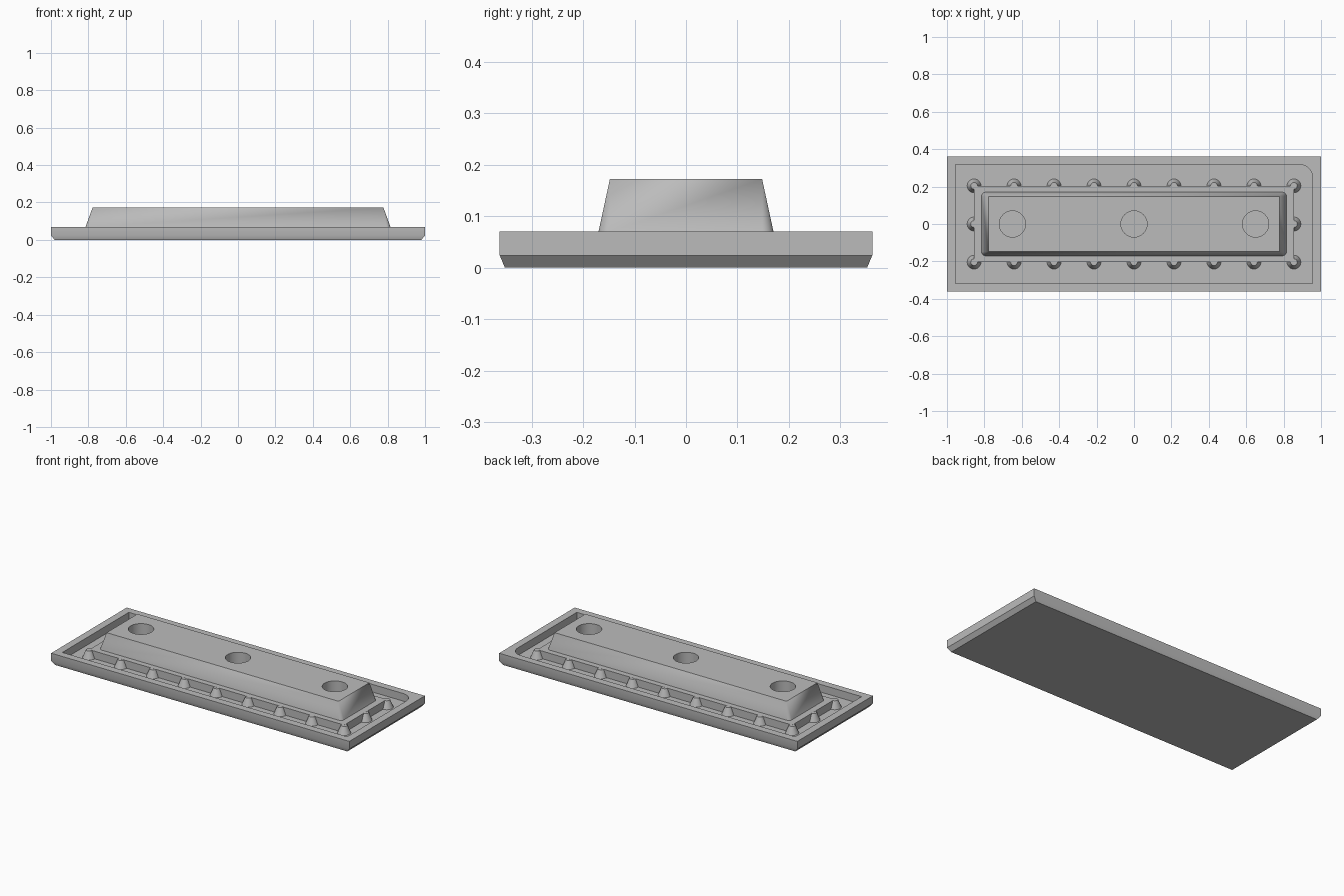
import bpy
import bmesh
from math import radians, sin, cos

old = bpy.data.objects.get("Cube")
if old:
    bpy.data.objects.remove(old)

grey = bpy.data.materials.new("mid grey")
grey.use_nodes = True
colour = (0.5, 0.5, 0.5, 1)
grey.diffuse_color = colour
grey.node_tree.nodes["Principled BSDF"].inputs["Base Color"].default_value = colour

FLOOR, RIM, TOP = 0.024, 0.07, 0.172
SIGNS = ((1, 1), (-1, 1), (-1, -1), (1, -1))


def rect(hx, hy, z, radii=None, steps=8):
    """Counter-clockwise rectangle; each corner has a radius or None for one sharp point."""
    loop = []
    for i, (sx, sy) in enumerate(SIGNS):
        r = radii[i] if radii else None
        if r is None:
            loop.append((sx * hx, sy * hy, z))
            continue
        for k in range(steps + 1):
            a = radians(90 * (i + k / steps))
            loop.append((sx * (hx - r) + r * cos(a), sy * (hy - r) + r * sin(a), z))
    return loop


def circle(x, y, r, z, n=32):
    return [(x + r * cos(radians(360 * k / n)), y + r * sin(radians(360 * k / n)), z)
            for k in range(n)]


def loft(name, loops):
    """Closed solid through matching loops, lowest first."""
    bm = bmesh.new()
    rings = [[bm.verts.new(p) for p in loop] for loop in loops]
    bm.faces.new(rings[0][::-1])
    bm.faces.new(rings[-1])
    for low, high in zip(rings, rings[1:]):
        for i in range(len(low)):
            j = (i + 1) % len(low)
            bm.faces.new((low[i], low[j], high[j], high[i]))
    bmesh.ops.remove_doubles(bm, verts=bm.verts, dist=1e-5)
    bmesh.ops.recalc_face_normals(bm, faces=bm.faces)
    mesh = bpy.data.meshes.new(name)
    bm.to_mesh(mesh)
    bm.free()
    mesh.materials.append(grey)
    ob = bpy.data.objects.new(name, mesh)
    bpy.context.collection.objects.link(ob)
    return ob


def activate(ob):
    bpy.ops.object.select_all(action="DESELECT")
    ob.select_set(True)
    bpy.context.view_layer.objects.active = ob


def cut(ob, cutter):
    mod = ob.modifiers.new("cut", "BOOLEAN")
    mod.operation = "DIFFERENCE"
    mod.solver = "EXACT"
    mod.object = cutter
    activate(ob)
    bpy.ops.object.modifier_apply(modifier=mod.name)
    bpy.data.objects.remove(cutter)


# Base plate with chamfered underside and a recess with one rounded corner
plate = loft("base_plate", [rect(0.98, 0.352, 0), rect(1, 0.362, FLOOR), rect(1, 0.362, RIM)])
recess = [rect(0.955, 0.318, z, (0.07, None, None, None)) for z in (FLOOR, 0.2)]
cut(plate, loft("recess_cutter", recess))

# Raised step in the recess
step = loft("raised_step", [rect(0.855, 0.204, z) for z in (FLOOR, RIM)])

# Tapered block: rounded foot corners run up to sharp top corners
block = loft("tapered_block", [rect(0.815, 0.17, RIM, [0.022] * 4),
                               rect(0.778, 0.148, TOP, [0] * 4)])
for x in (-0.65, 0, 0.65):
    cut(block, loft("hole_cutter", [circle(x, 0, 0.07, z, 48) for z in (RIM + 0.002, 0.3)]))

# Cone studs around the step
spots = [(-0.855 + 1.71 * i / 8, y) for i in range(9) for y in (-0.204, 0.204)]
spots += [(-0.855, 0), (0.855, 0)]
studs = [loft("cone_stud", [circle(x, y, 0.037, FLOOR), circle(x, y, 0.018, RIM - 0.0005)])
         for x, y in spots]

for ob in [plate, step, block] + studs:
    activate(ob)
    bpy.ops.object.shade_smooth_by_angle(angle=radians(30))
